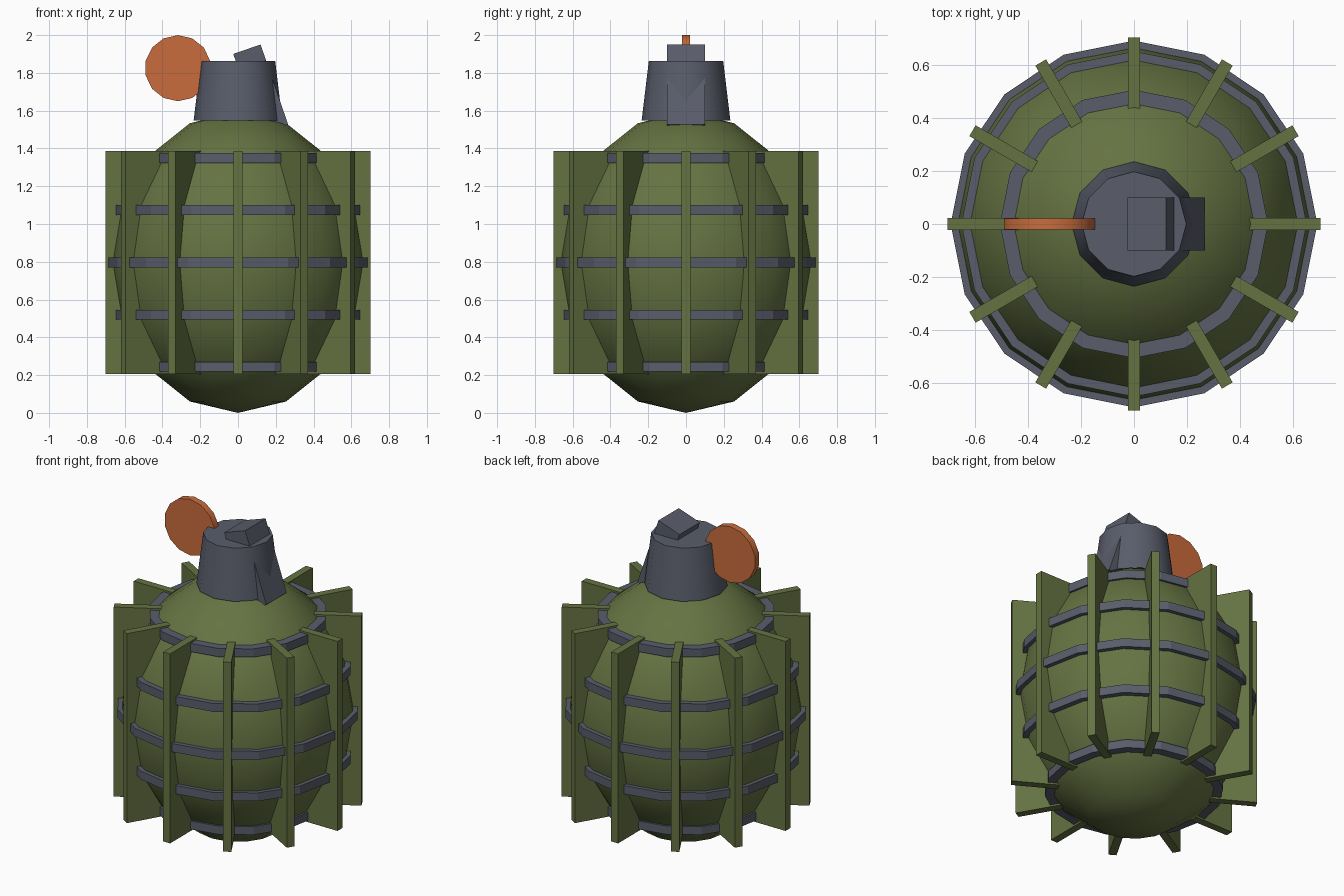
import bpy
import math

if "Cube" in bpy.data.objects:
    bpy.data.objects.remove(bpy.data.objects["Cube"])


def material(name, rgb):
    m = bpy.data.materials.new(name)
    m.diffuse_color = (*rgb, 1)
    m.use_nodes = True
    m.node_tree.nodes["Principled BSDF"].inputs["Base Color"].default_value = m.diffuse_color
    return m


GREEN = material("olive green", (0.130, 0.170, 0.054))
GREY = material("steel grey", (0.100, 0.110, 0.145))
ORANGE = material("orange", (0.590, 0.150, 0.045))
MID = 0.797


def finish(name, mat, smooth_angle=None):
    ob = bpy.context.object
    ob.name = name
    ob.data.materials.append(mat)
    if smooth_angle:
        bpy.ops.object.transform_apply(location=False, rotation=True, scale=True)
        bpy.ops.object.shade_smooth_by_angle(angle=math.radians(smooth_angle))
    return ob


def box(name, mat, loc, size, rot):
    bpy.ops.mesh.primitive_cube_add(size=1, location=loc, rotation=rot)
    bpy.context.object.scale = size
    return finish(name, mat)


# Egg-shaped body
bpy.ops.mesh.primitive_uv_sphere_add(segments=16, ring_count=8, radius=1,
                                     location=(0, 0, MID))
bpy.context.object.scale = (0.667, 0.667, MID)
finish("body", GREEN, 60)

# Horizontal bands
for i, (dz, r) in enumerate([(-0.553, 0.505), (-0.277, 0.65), (0, 0.69),
                             (0.277, 0.65), (0.553, 0.505)]):
    bpy.ops.mesh.primitive_cylinder_add(vertices=16, radius=r, depth=0.052,
                                        location=(0, 0, MID + dz))
    finish(f"band_{i + 1}", GREY)

# Vertical fins around the body
for i in range(12):
    a = i * math.tau / 12
    box(f"fin_{i + 1}", GREEN, (0.567 * math.cos(a), 0.567 * math.sin(a), MID),
        (0.27, 0.047, 1.18), (0, 0, a))

# Tapered neck
bpy.ops.mesh.primitive_cone_add(vertices=12, radius1=0.235, radius2=0.197,
                                depth=0.315, location=(0, 0, 1.7045))
finish("neck", GREY, 35)

# Tilted lever block through the neck
box("lever", GREY, (0.12, 0, 1.714), (0.153, 0.2, 0.447),
    (0, math.radians(-19), 0))

# Round pull disc beside the neck
bpy.ops.mesh.primitive_cylinder_add(vertices=14, radius=0.175, depth=0.042,
                                    location=(-0.318, 0, 1.825),
                                    rotation=(math.pi / 2, 0, 0))
finish("pull_disc", ORANGE, 35)
